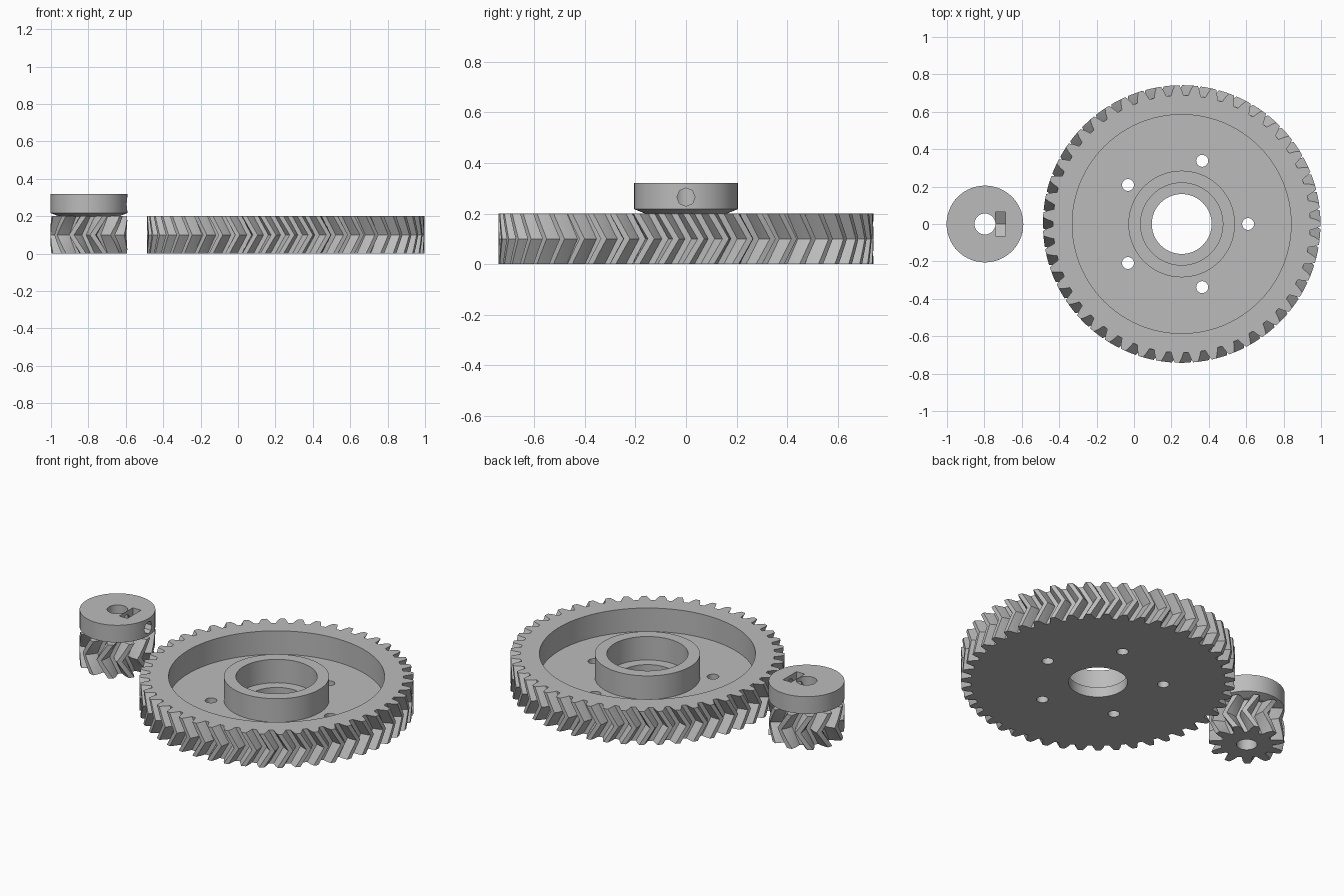
import bpy, bmesh, math
from mathutils import Matrix

old = bpy.data.objects.get("Cube")
if old:
    bpy.data.objects.remove(old, do_unlink=True)

grey = bpy.data.materials.new("plain grey")
grey.use_nodes = True
GREY = (0.5, 0.5, 0.5, 1)
grey.diffuse_color = GREY
grey.node_tree.nodes["Principled BSDF"].inputs["Base Color"].default_value = GREY

GEAR_X, PINION_X = 0.255, -0.797
HEIGHT = 0.2


def finish(name, bm):
    bmesh.ops.recalc_face_normals(bm, faces=bm.faces)
    mesh = bpy.data.meshes.new(name)
    bm.to_mesh(mesh)
    bm.free()
    mesh.materials.append(grey)
    ob = bpy.data.objects.new(name, mesh)
    bpy.context.collection.objects.link(ob)
    return ob


def skin(bm, rings, closed=False):
    """Join equal rings of vertices with quads, then cap or close the ends."""
    pairs = list(zip(rings, rings[1:]))
    if closed:
        pairs.append((rings[-1], rings[0]))
    for a, b in pairs:
        for i in range(len(a)):
            j = (i + 1) % len(a)
            bm.faces.new((a[i], a[j], b[j], b[i]))
    if not closed:
        bm.faces.new(rings[0][::-1])
        bm.faces.new(rings[-1])


def herringbone(name, x, teeth, root, tip, twist, phase, steps=4):
    """Solid gear whose teeth twist one way to mid height and back again."""
    bm = bmesh.new()
    pitch = math.tau / teeth
    middle = root + (tip - root) * 0.55
    tooth = [(-0.36, root), (-0.25, middle), (-0.13, tip),
             (0.13, tip), (0.25, middle), (0.36, root)]
    rings = []
    for s in range(2 * steps + 1):
        turn = phase + twist * (1 - abs(s - steps) / steps)
        ring = []
        for t in range(teeth):
            for offset, r in tooth:
                a = (t + offset) * pitch + turn
                ring.append(bm.verts.new((x + r * math.cos(a), r * math.sin(a),
                                          HEIGHT * s / (2 * steps))))
        rings.append(ring)
    skin(bm, rings)
    return finish(name, bm)


def lathe(name, x, profile, closed=False, sides=96):
    """Turn (radius, z) points about a vertical axis."""
    bm = bmesh.new()
    rings = [[bm.verts.new((x + r * math.cos(math.tau * i / sides),
                            r * math.sin(math.tau * i / sides), z))
              for i in range(sides)] for r, z in profile]
    skin(bm, rings, closed)
    return finish(name, bm)


def drum(name, x, y, r, z0, z1, sides=64):
    ob = lathe(name, x, [(r, z0), (r, z1)], sides=sides)
    ob.data.transform(Matrix.Translation((0, y, 0)))
    return ob


def combine(body, tool, operation="DIFFERENCE"):
    mod = body.modifiers.new(tool.name, "BOOLEAN")
    mod.operation, mod.solver, mod.object = operation, "EXACT", tool
    bpy.context.view_layer.objects.active = body
    bpy.ops.object.modifier_apply(modifier=mod.name)
    bpy.data.objects.remove(tool, do_unlink=True)


def smooth(ob):
    bpy.ops.object.select_all(action="DESELECT")
    ob.select_set(True)
    bpy.context.view_layer.objects.active = ob
    bpy.ops.object.shade_smooth_by_angle(angle=math.radians(20))


# Large gear: recessed web, hub with stepped bore, five bolt holes
FLOOR = 0.06
gear = herringbone("large_gear", GEAR_X, 47, 0.688, 0.742, 0.08, 0.0)
combine(gear, lathe("web_cutter", GEAR_X, [(0.285, FLOOR), (0.585, FLOOR),
                                           (0.585, 0.3), (0.285, 0.3)], True))
combine(gear, drum("counterbore_cutter", GEAR_X, 0, 0.22, FLOOR, 0.3))
combine(gear, drum("bore_cutter", GEAR_X, 0, 0.16, -0.1, 0.3))
for k in range(5):
    a = math.tau * k / 5
    combine(gear, drum("bolt_cutter", GEAR_X + 0.355 * math.cos(a),
                       0.355 * math.sin(a), 0.032, -0.1, 0.3, 24))
smooth(gear)

# Small gear: teeth below a flared collar
pinion = herringbone("small_gear", PINION_X, 11, 0.14, 0.205, -0.33, 0.0)
collar = lathe("collar", PINION_X, [(0.12, 0.17), (0.12, 0.199), (0.162, 0.2),
                                    (0.205, 0.217), (0.205, 0.32)])
combine(pinion, collar, "UNION")
combine(pinion, drum("shaft_cutter", PINION_X, 0, 0.056, -0.1, 0.5))

# Set screw hole running outward from the shaft
SCREW_Z = 0.265
screw = drum("screw_cutter", 0, 0, 0.036, 0, 0.3, 8)
screw.data.transform(Matrix.Translation((PINION_X, 0, SCREW_Z))
                     @ Matrix.Rotation(math.pi / 2, 4, "Y"))
combine(pinion, screw)

# Nut slot: hexagon pointing down, open at the top
bm = bmesh.new()
outline = [(0, -0.074), (0.064, -0.037), (0.064, 0.2), (-0.064, 0.2), (-0.064, -0.037)]
skin(bm, [[bm.verts.new((x, y, SCREW_Z + z)) for y, z in outline]
          for x in (PINION_X + 0.057, PINION_X + 0.111)])
combine(pinion, finish("nut_cutter", bm))
smooth(pinion)
